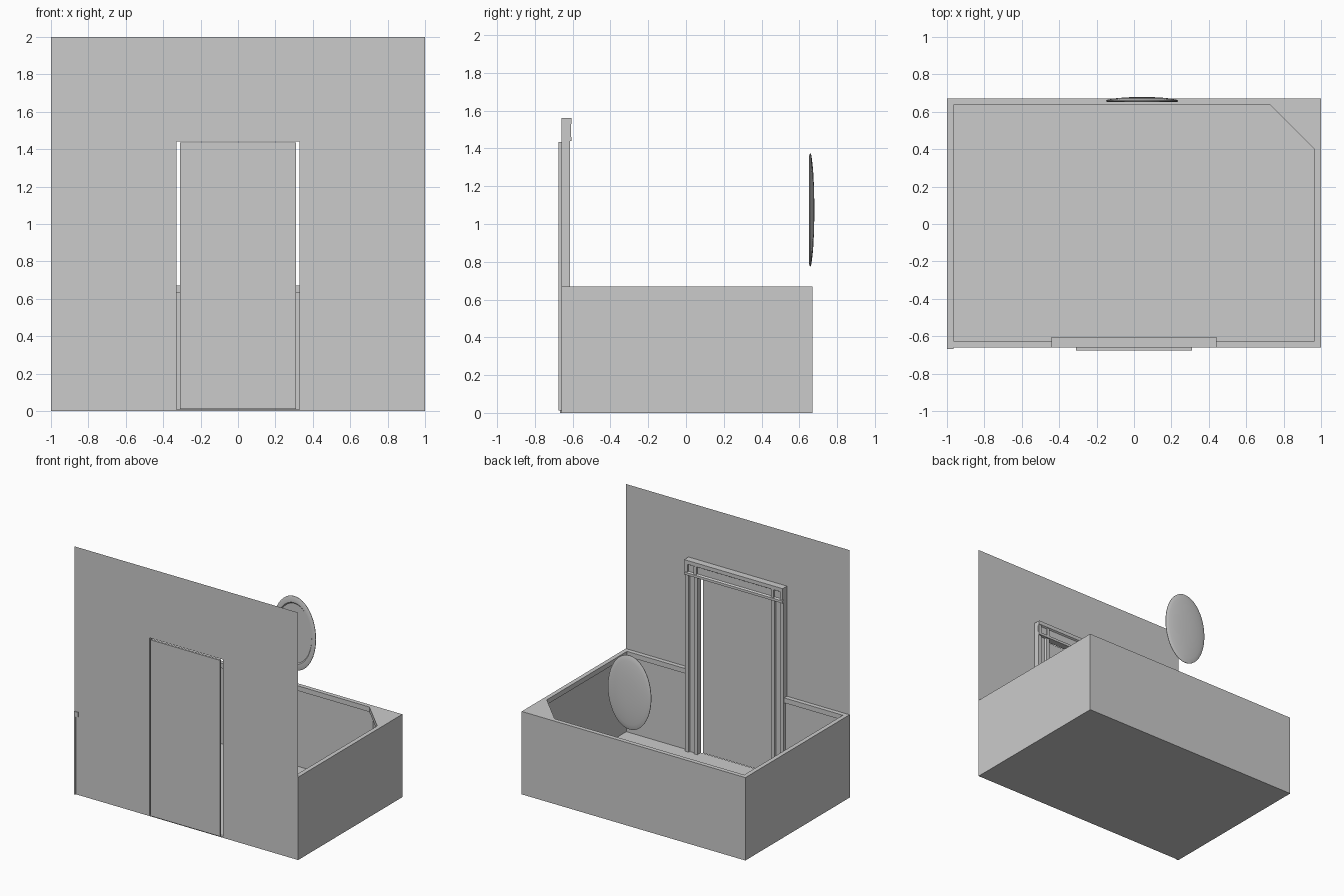
import bpy, bmesh, math

if "Cube" in bpy.data.objects:
    bpy.data.objects.remove(bpy.data.objects["Cube"])

grey = bpy.data.materials.new("plain_grey")
grey.diffuse_color = (0.6, 0.6, 0.6, 1)
grey.use_nodes = True
grey.node_tree.nodes["Principled BSDF"].inputs["Base Color"].default_value = grey.diffuse_color


def make(name, verts, faces, smooth=False):
    me = bpy.data.meshes.new(name)
    me.from_pydata(verts, [], faces)
    me.materials.append(grey)
    bm = bmesh.new()
    bm.from_mesh(me)
    bmesh.ops.recalc_face_normals(bm, faces=bm.faces)
    bm.to_mesh(me)
    bm.free()
    ob = bpy.data.objects.new(name, me)
    bpy.context.collection.objects.link(ob)
    if smooth:
        bpy.ops.object.select_all(action='DESELECT')
        ob.select_set(True)
        bpy.context.view_layer.objects.active = ob
        bpy.ops.object.shade_smooth_by_angle(angle=math.radians(30))
    return ob


def extrude(name, pts, a, b, place):
    """Extrude a 2D outline from a to b; place maps (u, v, w) to xyz."""
    n = len(pts)
    verts = [place(u, v, w) for w in (a, b) for u, v in pts]
    faces = [tuple(range(n)), tuple(range(n, 2 * n))]
    faces += [(i, (i + 1) % n, n + (i + 1) % n, n + i) for i in range(n)]
    return make(name, verts, faces)


def up(u, v, w):
    return (u, v, w)


def box(name, x0, x1, y0, y1, z0, z1):
    return extrude(name, [(x0, y0), (x1, y0), (x1, y1), (x0, y1)], z0, z1, up)


F, B, H = -0.66, 0.67, 0.67      # front wall, back wall, low wall height
RAIL = 0.63                      # underside of the chair rail

# floor
box("floor", -1, 1, F, B, 0, 0.008)

# tall front wall: a thin sheet with a doorway cut out
outline = [(-1, 0), (-0.33, 0), (-0.33, 1.44), (0.33, 1.44), (0.33, 0),
           (1, 0), (1, 2), (-1, 2)]
make("front_wall", [(x, F, z) for x, z in outline],
     [(0, 1, 2, 7), (2, 3, 6, 7), (3, 4, 5, 6)])

# low walls: thin panel below, chair rail on top
for part, t, z0, z1 in (("panel", 0.015, 0.0, RAIL), ("rail", 0.035, RAIL, H)):
    box("left_" + part, -1, -1 + t, F - 0.007, B, z0, z1)
    box("right_" + part, 1 - t, 1, F, B, z0, z1)
    box("back_" + part, -1 + t, 1 - t, B - t, B, z0, z1)
    for side, s in (("left", -1), ("right", 1)):
        xs = sorted((s * 0.44, s * (1 - t)))
        box(f"front_{side}_{part}", xs[0], xs[1], F, F + t, z0, z1)
    # diagonal boxed-in corner at the back right
    d = 0.035 - t
    extrude("corner_" + part,
            [(0.73 + d, B - t), (0.73 + d, B), (1, B), (1, 0.40 + d), (1 - t, 0.40 + d)],
            z0, z1, up)

# door
box("door", -0.31, 0.31, -0.675, -0.657, 0.012, 1.435)

# door trim: fluted jambs
jamb = [(0.33, F), (0.44, F), (0.44, -0.615), (0.41, -0.615), (0.405, -0.63),
        (0.365, -0.63), (0.36, -0.615), (0.33, -0.615)]
for side, s in (("left", -1), ("right", 1)):
    extrude(side + "_jamb", [(s * x, y) for x, y in jamb], 0.005, 1.44, up)

# door trim: header with a grooved face, and corner blocks
header = [(F, 1.44), (-0.605, 1.44), (-0.605, 1.46), (-0.618, 1.468),
          (-0.618, 1.522), (-0.605, 1.53), (-0.605, 1.56), (F, 1.56)]
extrude("header", header, -0.44, 0.44, lambda u, v, w: (w, u, v))
for side, s in (("left", -1), ("right", 1)):
    for k, x in enumerate((0.345, 0.425)):
        box(f"{side}_corner_bead_{k}", s * x - 0.013, s * x + 0.013,
            -0.65, -0.609, 1.45, 1.55)

# oval mirror: flat glass in a raised rim, domed back
profile = [(0.8, 0.660), (0.83, 0.652), (0.96, 0.652), (1.0, 0.656), (1.0, 0.660),
           (0.96, 0.664), (0.86, 0.668), (0.7, 0.673), (0.45, 0.677), (0.2, 0.679)]
N = 48
verts, faces = [], []
for r, y in profile:
    for i in range(N):
        a = 2 * math.pi * i / N
        verts.append((0.043 + 0.193 * r * math.cos(a), y, 1.075 + 0.299 * r * math.sin(a)))
for k in range(len(profile) - 1):
    for i in range(N):
        j = (i + 1) % N
        faces.append((k * N + i, k * N + j, (k + 1) * N + j, (k + 1) * N + i))
last = (len(profile) - 1) * N
faces += [tuple(range(N)), tuple(range(last, last + N))]
make("oval_mirror", verts, faces, smooth=True)
